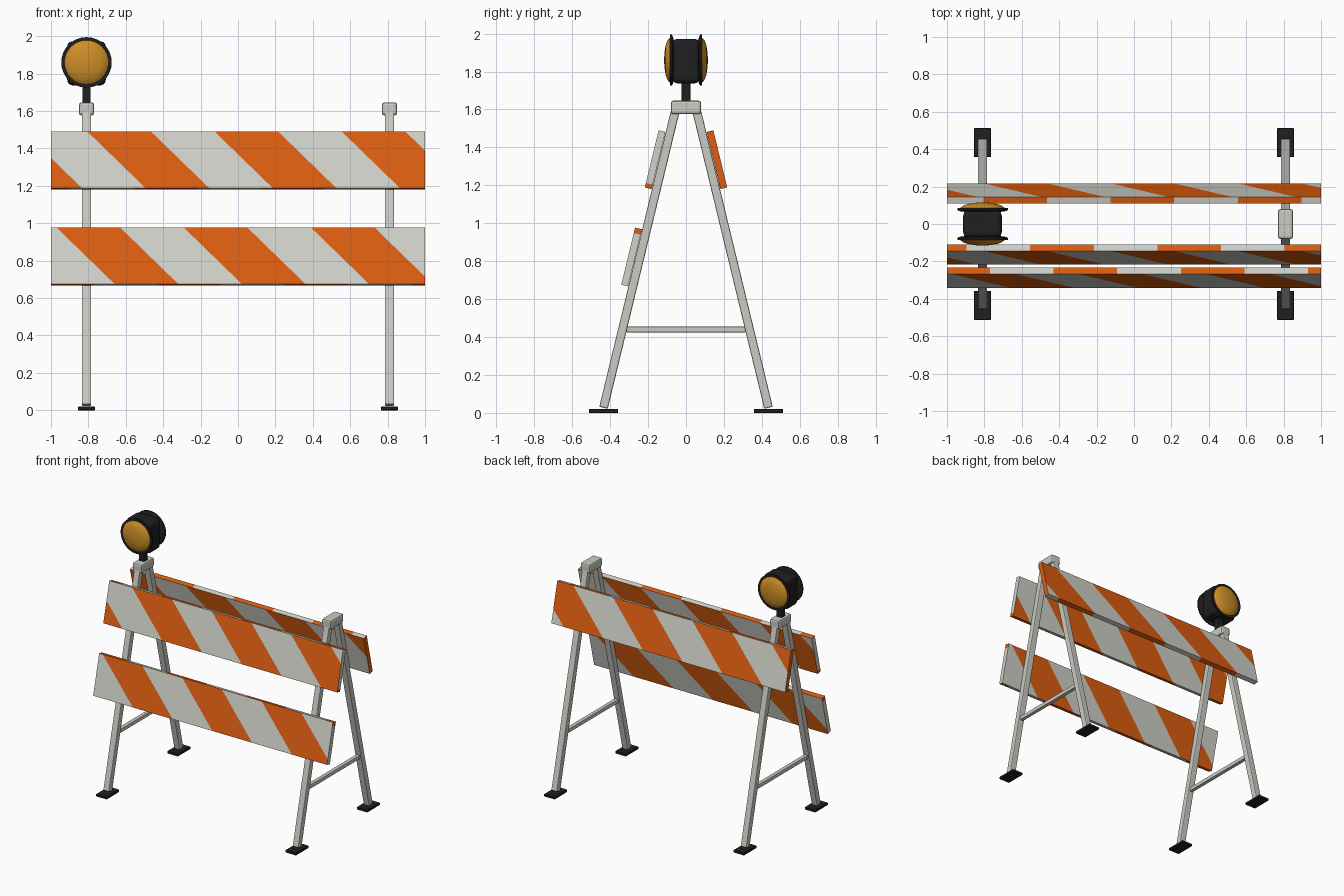
import bpy, bmesh, math
from mathutils import Vector

if "Cube" in bpy.data.objects:
    bpy.data.objects.remove(bpy.data.objects["Cube"], do_unlink=True)


def material(name, color, rough=0.6):
    m = bpy.data.materials.new(name)
    m.use_nodes = True
    m.diffuse_color = (*color, 1)
    bsdf = m.node_tree.nodes["Principled BSDF"]
    bsdf.inputs["Base Color"].default_value = (*color, 1)
    bsdf.inputs["Roughness"].default_value = rough
    return m


WHITE = material("board white", (0.64, 0.64, 0.59))
ORANGE = material("stripe orange", (0.72, 0.11, 0.005))
METAL = material("frame grey", (0.60, 0.60, 0.55))
BLACK = material("black plastic", (0.014, 0.014, 0.015))
AMBER = material("lens amber", (0.62, 0.27, 0.02), 0.3)

LEAN = math.radians(13.6)
LEG_X = 0.81
LAMP_Z = 1.86
LENGTH, THICK, HEIGHT = 2.0, 0.037, 0.31
PERIOD = 0.68


def finish(name, bm, mats, loc, rot=(0, 0, 0)):
    mesh = bpy.data.meshes.new(name)
    bm.to_mesh(mesh)
    bm.free()
    for m in mats:
        mesh.materials.append(m)
    ob = bpy.data.objects.new(name, mesh)
    bpy.context.collection.objects.link(ob)
    ob.location, ob.rotation_euler = loc, rot
    return ob


def cuboid(size):
    bm = bmesh.new()
    bmesh.ops.create_cube(bm, size=1)
    bmesh.ops.scale(bm, vec=size, verts=bm.verts)
    bm.normal_update()
    return bm


def smooth(ob, angle=40):
    bpy.ops.object.select_all(action="DESELECT")
    ob.select_set(True)
    bpy.context.view_layer.objects.active = ob
    bpy.ops.object.shade_smooth_by_angle(angle=math.radians(angle))


def box(name, size, loc, mat, rot=(0, 0, 0), bevel=0.0, segments=2):
    ob = finish(name, cuboid(size), [mat], loc, rot)
    if bevel:
        mod = ob.modifiers.new("bevel", "BEVEL")
        mod.width, mod.segments = bevel, segments
    return ob


def lathe(name, profile, mat, loc, rot):
    # Revolve (radius, height) points around the local z axis
    bm = bmesh.new()
    verts = [bm.verts.new((r, 0, h)) for r, h in profile]
    edges = [bm.edges.new(pair) for pair in zip(verts, verts[1:])]
    bmesh.ops.spin(bm, geom=verts + edges, cent=(0, 0, 0), axis=(0, 0, 1),
                   angle=math.tau, steps=32)
    bmesh.ops.remove_doubles(bm, verts=bm.verts, dist=0.0005)
    bmesh.ops.recalc_face_normals(bm, faces=bm.faces)
    ob = finish(name, bm, [mat], loc, rot)
    smooth(ob)


def side_faces(bm, normal):
    return [f for f in bm.faces if f.normal.dot(normal) > 0.99]


def cut(bm, normal, point, direction):
    # Slice only the faces on one side of the board
    faces = side_faces(bm, normal)
    edges = {e for f in faces for e in f.edges}
    verts = {v for f in faces for v in f.verts}
    bmesh.ops.bisect_plane(bm, geom=faces + list(edges) + list(verts),
                           plane_co=point, plane_no=direction)
    bm.normal_update()


def striped_board(name, loc, turn, face_start, edge_start, end_side, end_level):
    bm = cuboid((LENGTH, THICK, HEIGHT))
    # Diagonals on both broad faces, straight bands on the top and bottom edges
    sides = [(Vector((0, -1, 0)), Vector((1, 0, 1)), face_start),
             (Vector((0, 1, 0)), Vector((-1, 0, 1)), face_start),
             (Vector((0, 0, 1)), Vector((1, 0, 0)), edge_start),
             (Vector((0, 0, -1)), Vector((1, 0, 0)), edge_start)]
    for normal, across, start in sides:
        for k in range(-5, 6):
            level = start + k * PERIOD / 2
            cut(bm, normal, across * (level / across.length_squared), across)
        for f in side_faces(bm, normal):
            u = f.calc_center_median().dot(across) - start
            f.material_index = int((u / PERIOD) % 1 < 0.5)
    # Board ends are split by height
    for s in (-1, 1):
        normal = Vector((s, 0, 0))
        cut(bm, normal, Vector((0, 0, end_level)), Vector((0, 0, 1)))
        for f in side_faces(bm, normal):
            z = f.calc_center_median().z
            f.material_index = int((z - end_level) * end_side > 0)
    finish(name, bm, [WHITE, ORANGE], loc, (-LEAN, 0, turn))


# Striped boards
striped_board("upper_front_board", (0, -0.163, 1.335), 0, 0.03, 0.125, -1, -0.13)
striped_board("lower_front_board", (0, -0.287, 0.822), 0, -0.135, -0.43, 1, 0.125)
striped_board("upper_back_board", (0, 0.163, 1.335), math.pi, 0.31, -0.215, -1, 0.2)

# Folding A-frames
for side, x in (("right", -LEG_X), ("left", LEG_X)):
    for end, sy, turn in (("front", -1, 0), ("back", 1, math.pi)):
        box(f"{side}_{end}_leg", (0.05, 0.046, 1.615), (x, sy * 0.245, 0.812),
            METAL, (-LEAN, 0, turn), 0.007)
        box(f"{side}_{end}_foot", (0.092, 0.155, 0.02), (x, sy * 0.435, 0.01),
            BLACK, bevel=0.003, segments=1)
    box(f"{side}_cross_bar", (0.03, 0.63, 0.03), (x, 0, 0.44), METAL, bevel=0.004)
    box(f"{side}_hinge_cap", (0.08, 0.16, 0.07), (x, 0, 1.611), METAL, bevel=0.013)

# Warning lamp
box("lamp_post", (0.045, 0.045, 0.13), (-LEG_X, 0, 1.695), BLACK, bevel=0.004)
box("lamp_housing", (0.206, 0.145, 0.235), (-LEG_X, 0, 1.855), BLACK,
    bevel=0.028, segments=3)
for end, tilt in (("front", math.pi / 2), ("back", -math.pi / 2)):
    place = (-LEG_X, 0, LAMP_Z)
    lathe(f"{end}_lens_rim", [(0, 0.062), (0.115, 0.066), (0.135, 0.074),
                              (0.135, 0.085), (0.12, 0.085), (0, 0.08)],
          BLACK, place, (tilt, 0, 0))
    lathe(f"{end}_lens", [(0, 0.075), (0.119, 0.075), (0.118, 0.086), (0.105, 0.097),
                          (0.08, 0.107), (0.045, 0.113), (0, 0.116)],
          AMBER, place, (tilt, 0, 0))
